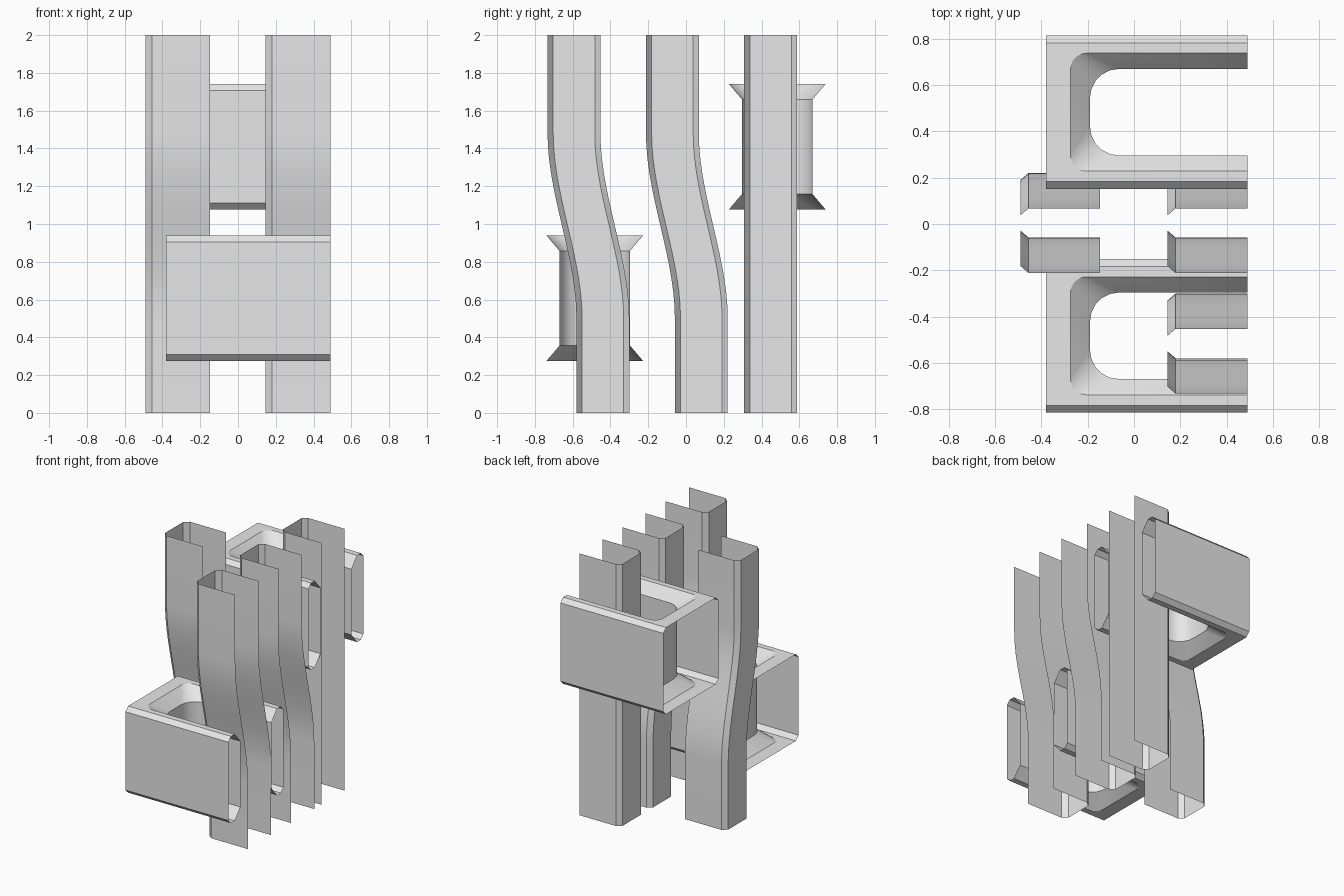
import bpy, bmesh, math

cube = bpy.data.objects.get("Cube")
if cube:
    bpy.data.objects.remove(cube, do_unlink=True)

GREY = (0.8, 0.8, 0.8, 1.0)
grey = bpy.data.materials.new("light grey")
grey.use_nodes = True
grey.diffuse_color = GREY
grey.node_tree.nodes["Principled BSDF"].inputs["Base Color"].default_value = GREY

OPEN_X = 0.49  # plane where every part is cut open


def loft(bm, rings):
    """Skin a sheet across open rings with equal point counts."""
    rows = [[bm.verts.new(p) for p in ring] for ring in rings]
    for a, b in zip(rows, rows[1:]):
        for i in range(len(a) - 1):
            bm.faces.new((a[i], a[i + 1], b[i + 1], b[i]))


def finish(bm, name):
    bmesh.ops.remove_doubles(bm, verts=bm.verts, dist=0.0005)
    bmesh.ops.recalc_face_normals(bm, faces=bm.faces)
    mesh = bpy.data.meshes.new(name)
    bm.to_mesh(mesh)
    bm.free()
    mesh.materials.append(grey)
    obj = bpy.data.objects.new(name, mesh)
    bpy.context.collection.objects.link(obj)
    bpy.ops.object.select_all(action='DESELECT')
    obj.select_set(True)
    bpy.context.view_layer.objects.active = obj
    bpy.ops.object.shade_smooth_by_angle(angle=math.radians(30))


def smoothstep(t):
    t = max(0.0, min(1.0, t))
    return t * t * (3 - 2 * t)


def column(name, web_x, edge_x, front, shift):
    """Open channel with chamfered corners that sways back by shift at its foot."""
    back, cx, cy = front + 0.28, web_x + 0.035, 0.03
    profile = [(edge_x, front), (cx, front), (web_x, front + cy),
               (web_x, back - cy), (cx, back), (edge_x, back)]
    low, high, steps = 0.5, 1.48, 14
    levels = [0, 2]
    if shift:
        levels[1:1] = [low + (high - low) * i / steps for i in range(steps + 1)]
    bm = bmesh.new()
    loft(bm, [[(x, y + shift * smoothstep((high - z) / (high - low)), z)
               for x, y in profile] for z in levels])
    finish(bm, name)


def u_path(half, end_x, radius, cy, z, steps=5):
    """U-shaped line, open at +x, with rounded corners."""
    points = [(OPEN_X, cy - half, z)]
    for side in (-1, 1):
        arc = []
        for i in range(steps + 1):
            a = math.pi / 2 * i / steps
            arc.append((end_x + radius * (1 - math.sin(a)),
                        cy + side * (half - radius * (1 - math.cos(a))), z))
        points += arc if side < 0 else arc[::-1]
    return points + [(OPEN_X, cy + half, z)]


def coil(name, cy, z0):
    """Hollow U-shaped winding shell with flared flanges and an open end."""
    z1, end_x, flat, outer, c = z0 + 0.662, -0.38, 0.3, 0.332, 0.032
    bm = bmesh.new()
    # flanges, flares and rounded inner wall
    rim, flare, core = (flat, end_x, 0), (0.255, -0.275, 0.07), (0.187, -0.19, 0.125)
    layers = [(rim, z1), (flare, z1), (core, z1 - 0.08),
              (core, z0 + 0.08), (flare, z0), (rim, z0)]
    loft(bm, [u_path(*shape, cy, z) for shape, z in layers])
    # chamfered outer plates
    for side in (-1, 1):
        section = [(flat, z1), (outer, z1 - c), (outer, z0 + c), (flat, z0)]
        loft(bm, [[(x, cy + side * h, z) for h, z in section]
                  for x in (end_x, OPEN_X)])
    finish(bm, name)


# upright channels
SWAY = 0.153
column("front_column", 0.145, OPEN_X, -0.733, SWAY)
column("middle_column", 0.145, OPEN_X, -0.212, SWAY)
column("back_column", 0.145, OPEN_X, 0.308, 0)
column("side_column", -0.49, -0.147, -0.212, SWAY)

# winding shells
coil("lower_coil", -0.483, 0.276)
coil("upper_coil", 0.483, 1.078)
